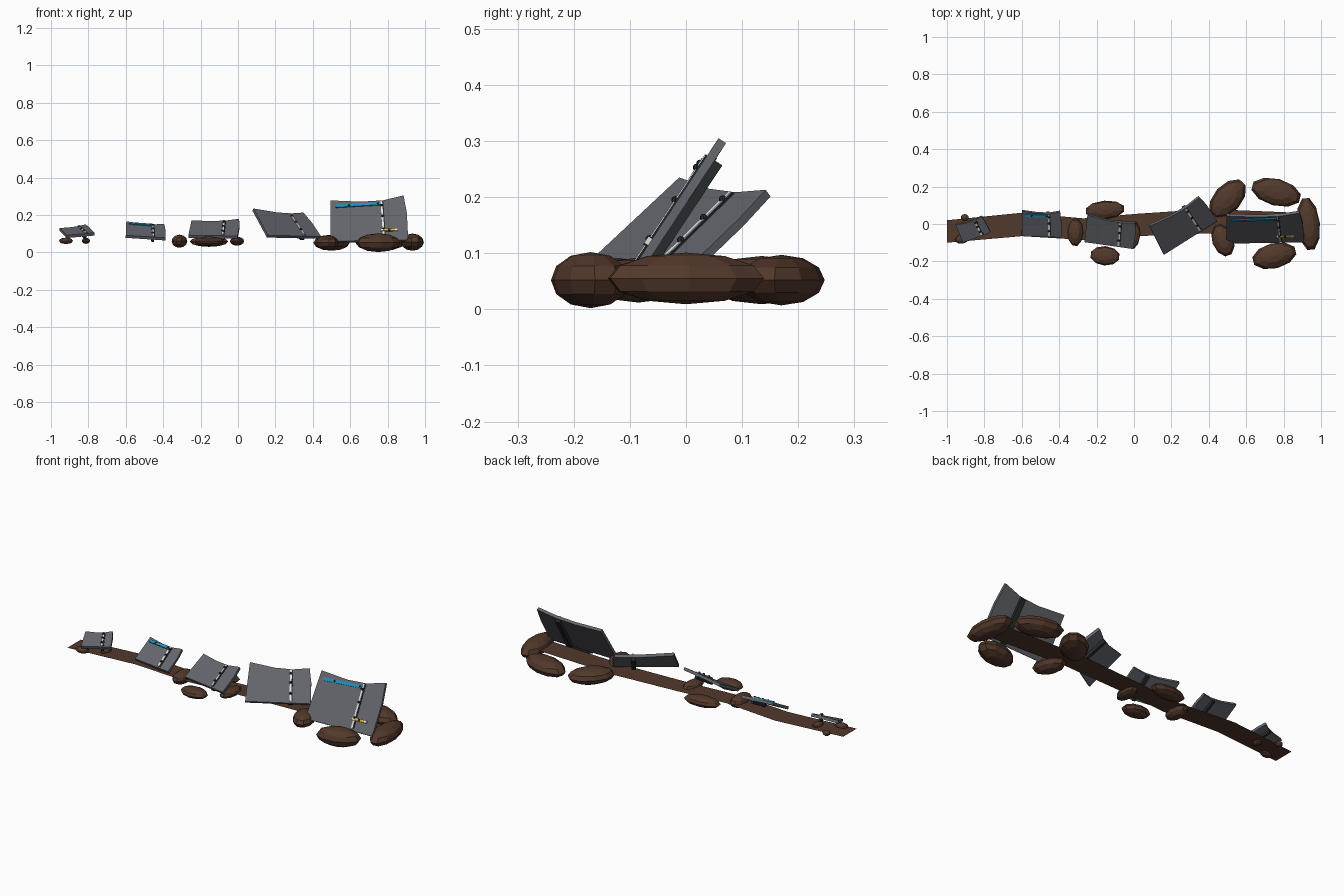
import bpy, bmesh, math
from mathutils import Vector, Matrix

if "Cube" in bpy.data.objects:
    bpy.data.objects.remove(bpy.data.objects["Cube"])


def material(name, rgb):
    m = bpy.data.materials.new(name)
    m.diffuse_color = (*rgb, 1)
    m.use_nodes = True
    m.node_tree.nodes["Principled BSDF"].inputs["Base Color"].default_value = m.diffuse_color
    return m


EARTH = material("brown earth", (0.085, 0.040, 0.024))
METAL = material("grey metal", (0.125, 0.130, 0.150))
DARK = material("dark metal", (0.020, 0.023, 0.026))
BLUE = material("blue paint", (0.015, 0.28, 0.52))
WHITE = material("white paint", (0.75, 0.75, 0.73))
YELLOW = material("yellow paint", (0.75, 0.45, 0.04))


def add_object(name, bm, mat):
    bmesh.ops.recalc_face_normals(bm, faces=bm.faces)
    me = bpy.data.meshes.new(name)
    bm.to_mesh(me)
    bm.free()
    me.materials.append(mat)
    ob = bpy.data.objects.new(name, me)
    bpy.context.collection.objects.link(ob)
    return ob


class Frame:
    """Bilinear patch between four corners, with a height along its normal."""

    def __init__(self, bl, br, tr, tl):
        self.c = [Vector(p) for p in (bl, br, tr, tl)]
        bl, br, tr, tl = self.c
        self.n = (br - bl).cross(tl - bl).normalized()
        self.w = (br - bl).length
        self.h = (tl - bl).length

    def at(self, u, v, h=0):
        bl, br, tr, tl = self.c
        return bl.lerp(br, u).lerp(tl.lerp(tr, u), v) + self.n * h


def slab(name, frame, outline, h0, h1, mat):
    bm = bmesh.new()
    low = [bm.verts.new(frame.at(u, v, h0)) for u, v in outline]
    top = [bm.verts.new(frame.at(u, v, h1)) for u, v in outline]
    bm.faces.new(top)
    bm.faces.new(low[::-1])
    n = len(outline)
    for i in range(n):
        j = (i + 1) % n
        bm.faces.new((low[i], low[j], top[j], top[i]))
    return add_object(name, bm, mat)


def rect(u0, u1, v0, v1, slant=0):
    return [(u0, v0), (u1, v0 + slant), (u1, v1 + slant), (u0, v1)]


def ellipsoid(name, centre, half, yaw, mat, seg=10, rings=6):
    bm = bmesh.new()
    m = (Matrix.Translation(centre) @ Matrix.Rotation(math.radians(yaw), 4, 'Z')
         @ Matrix.Diagonal((*half, 1)))
    bmesh.ops.create_uvsphere(bm, u_segments=seg, v_segments=rings, radius=1, matrix=m)
    return add_object(name, bm, mat)


# Scraped earth trail: thin bent ribbon
path = [(-1.0, 0.02, -0.10), (-0.60, 0.06, -0.065), (-0.27, 0.03, -0.085),
        (0.02, 0.055, -0.065), (0.40, 0.08, -0.05), (0.88, 0.06, -0.07)]
bm = bmesh.new()
pairs = [(bm.verts.new((x, a, 0.06)), bm.verts.new((x, b, 0.06))) for x, a, b in path]
for (a, b), (c, d) in zip(pairs, pairs[1:]):
    bm.faces.new((b, d, c, a))
add_object("earth_trail", bm, EARTH)

# Earth mounds: centre, half sizes, yaw
mounds = [
    ((0.50, 0.135, 0.052), (0.125, 0.075, 0.043), 48),
    ((0.76, 0.170, 0.052), (0.138, 0.072, 0.045), -15),
    ((0.932, 0.0, 0.055), (0.145, 0.062, 0.046), 96),
    ((0.75, -0.170, 0.052), (0.122, 0.068, 0.050), 14),
    ((0.475, -0.085, 0.052), (0.092, 0.058, 0.040), 110),
    ((-0.155, 0.075, 0.058), (0.107, 0.050, 0.028), 4),
    ((-0.155, -0.170, 0.060), (0.080, 0.052, 0.026), -4),
    ((-0.313, -0.045, 0.060), (0.075, 0.042, 0.035), 88),
    ((-0.005, -0.060, 0.060), (0.075, 0.038, 0.024), 85),
    ((-0.920, -0.080, 0.062), (0.038, 0.025, 0.017), 10),
    ((-0.905, 0.035, 0.062), (0.022, 0.018, 0.015), 0),
    ((-0.813, -0.020, 0.062), (0.035, 0.022, 0.016), 80),
]
for i, (c, half, yaw) in enumerate(mounds):
    ellipsoid(f"earth_mound_{i + 1}", c, half, yaw, EARTH)

# Torn panels: bottom left, bottom right, top right, top left of the upper face
panels = [
    ((-0.915, -0.10, 0.092), (-0.767, -0.045, 0.105), (-0.815, 0.040, 0.150), (-0.953, -0.005, 0.130)),
    ((-0.60, -0.065, 0.092), (-0.388, -0.072, 0.078), (-0.395, 0.064, 0.152), (-0.597, 0.068, 0.166)),
    ((-0.265, -0.097, 0.092), (-0.003, -0.134, 0.088), (0.006, 0.005, 0.180), (-0.249, 0.048, 0.171)),
    ((0.160, -0.165, 0.092), (0.445, 0.015, 0.085), (0.350, 0.142, 0.213), (0.083, -0.012, 0.235)),
    ((0.495, -0.105, 0.060), (0.910, -0.098, 0.068), (0.885, 0.058, 0.305), (0.495, 0.042, 0.278)),
]
THICK = 0.016
for i, corners in enumerate(panels):
    f = Frame(*corners)
    k = i + 1
    # Plate with a torn dip in its top edge
    slab(f"panel_{k}", f, [(0, 0), (1, 0), (1.02, 0.6), (1, 1), (0.72, 0.92), (0.42, 0.92), (0, 1)],
         -THICK, 0, METAL)
    # Dark rib along the back
    slab(f"back_rib_{k}", f, rect(0.65, 0.72, 0.02, 0.90), -THICK - 0.016, -THICK, DARK)
    # Painted seam on the front, with a dark groove beside it
    a = 0.005 / f.w
    slab(f"seam_groove_{k}", f, rect(0.69 + a, 0.69 + 2.2 * a, 0.05, 0.90), 0, 0.003, DARK)
    slab(f"seam_line_{k}", f, rect(0.69 - a, 0.69 + a, 0.05, 0.90), 0, 0.005, WHITE)
    # Dark rivets on the seam
    for j, v in enumerate((0.25, 0.55, 0.80)):
        r = 0.007
        ellipsoid(f"rivet_{k}_{j + 1}", f.at(0.69, v, 0.004), (r, r, r), 0, DARK, 8, 5)
    # Blue stripe on the second and last panels
    if i in (1, 4):
        b = 0.008 / f.h
        slab(f"blue_stripe_{k}", f, rect(0.07, 0.67, 0.84 - b, 0.84 + b), 0, 0.006, BLUE)
        for j, u in enumerate((0.25, 0.64)):
            r = 0.006
            ellipsoid(f"stripe_rivet_{k}_{j + 1}", f.at(u, 0.84, 0.004), (r, r, r), 0, DARK, 8, 5)

# Warning marker low on the last panel, yellow with dark and white parts
marks = [(0.65, 0.69, WHITE), (0.69, 0.75, YELLOW), (0.75, 0.78, DARK),
         (0.78, 0.84, YELLOW), (0.84, 0.88, WHITE)]
for j, (u0, u1, mat) in enumerate(marks):
    slab(f"warning_marker_{j + 1}", f, rect(u0, u1, 0.20, 0.25), 0, 0.008, mat)
